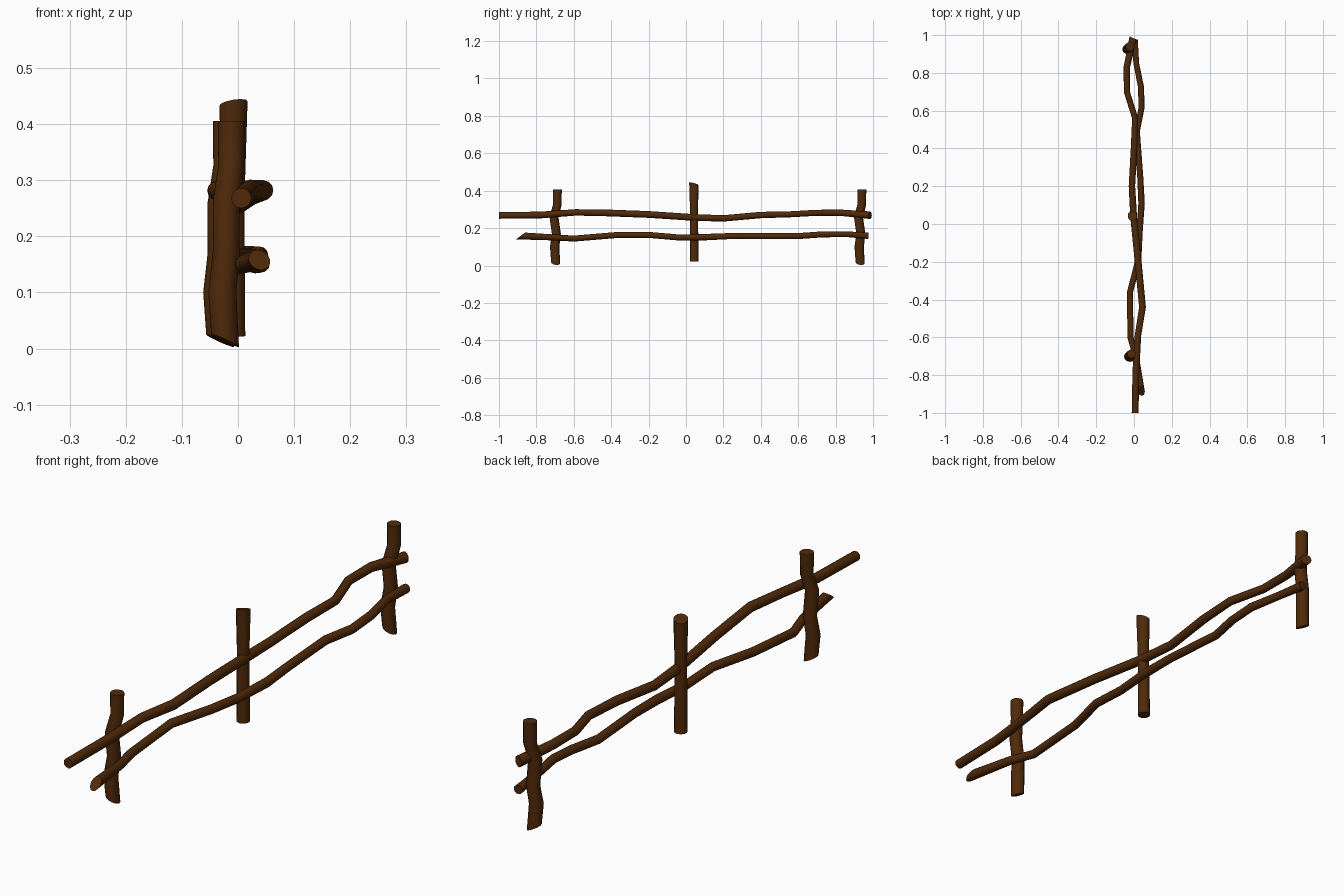
import bpy, math
from mathutils import Vector

SIDES = 12
wood = bpy.data.materials.new("dark_wood")
wood.diffuse_color = (0.08, 0.023, 0.003, 1)


def branch(name, path, start_cut=None, end_cut=None):
    """Sweep a round section along (x, y, z, radius) points; cuts are end-plane normals."""
    pts = [Vector(p[:3]) for p in path]
    last = len(pts) - 1
    verts, faces = [], []
    for i, p in enumerate(pts):
        t = (pts[min(i + 1, last)] - pts[max(i - 1, 0)]).normalized()
        side = t.cross(Vector((1, 0, 0))).normalized()
        up = side.cross(t)
        cut = start_cut if i == 0 else end_cut if i == last else None
        for k in range(SIDES):
            a = 2 * math.pi * k / SIDES
            off = (up * math.cos(a) + side * math.sin(a)) * path[i][3]
            if cut:
                n = Vector(cut)
                off -= t * (off.dot(n) / t.dot(n))
            verts.append(p + off)
    for i in range(last):
        for k in range(SIDES):
            a, b = i * SIDES + k, i * SIDES + (k + 1) % SIDES
            faces.append((a, a + SIDES, b + SIDES, b))
    faces.append(tuple(range(SIDES)))
    faces.append(tuple(last * SIDES + k for k in reversed(range(SIDES))))
    mesh = bpy.data.meshes.new(name)
    mesh.from_pydata(verts, [], faces)
    mesh.materials.append(wood)
    obj = bpy.data.objects.new(name, mesh)
    bpy.context.collection.objects.link(obj)
    bpy.context.view_layer.objects.active = obj
    obj.select_set(True)
    bpy.ops.object.shade_smooth_by_angle(angle=math.radians(40))
    obj.select_set(False)
    return obj


# crooked end posts share one shape
for name, dx, dy in (("front_post", 0, 0), ("back_post", -0.009, 1.628)):
    shape = [(-0.023, -0.697, 0.014, 0.024), (-0.028, -0.702, 0.10, 0.025),
             (-0.021, -0.693, 0.17, 0.024), (-0.021, -0.706, 0.26, 0.024),
             (-0.012, -0.688, 0.325, 0.023), (-0.012, -0.688, 0.406, 0.024)]
    branch(name, [(x + dx, y + dy, z, r) for x, y, z, r in shape],
           start_cut=(-0.4, -0.1, -0.9))

# straight middle post, flared at the top
branch("middle_post", [(-0.010, 0.045, 0.022, 0.023), (-0.010, 0.044, 0.14, 0.022),
                       (-0.009, 0.043, 0.28, 0.021), (-0.008, 0.042, 0.437, 0.025)],
       end_cut=(-0.15, 0.25, 0.95))

# upper rail
branch("upper_rail", [(0.006, -1.0, 0.268, 0.018), (0.010, -0.78, 0.270, 0.018),
                      (0.021, -0.59, 0.284, 0.017), (0.045, -0.44, 0.282, 0.018),
                      (0.022, -0.20, 0.273, 0.018), (-0.002, 0.04, 0.257, 0.018),
                      (-0.011, 0.20, 0.252, 0.017), (0.000, 0.40, 0.270, 0.017),
                      (0.006, 0.56, 0.274, 0.016), (-0.038, 0.70, 0.282, 0.016),
                      (-0.038, 0.83, 0.282, 0.017), (-0.005, 0.985, 0.269, 0.020)],
       end_cut=(0.4, 0.9, 0))

# lower rail
branch("lower_rail", [(0.038, -0.885, 0.158, 0.019), (0.010, -0.70, 0.150, 0.016),
                      (-0.019, -0.60, 0.144, 0.016), (-0.021, -0.36, 0.164, 0.016),
                      (0.023, -0.19, 0.163, 0.016), (0.030, -0.04, 0.150, 0.016),
                      (0.040, 0.11, 0.152, 0.017), (0.033, 0.25, 0.158, 0.016),
                      (0.015, 0.49, 0.157, 0.016), (0.039, 0.61, 0.158, 0.016),
                      (0.038, 0.72, 0.166, 0.016), (0.012, 0.85, 0.168, 0.015),
                      (0.003, 0.975, 0.159, 0.017)],
       start_cut=(0, -0.6, 0.8))
